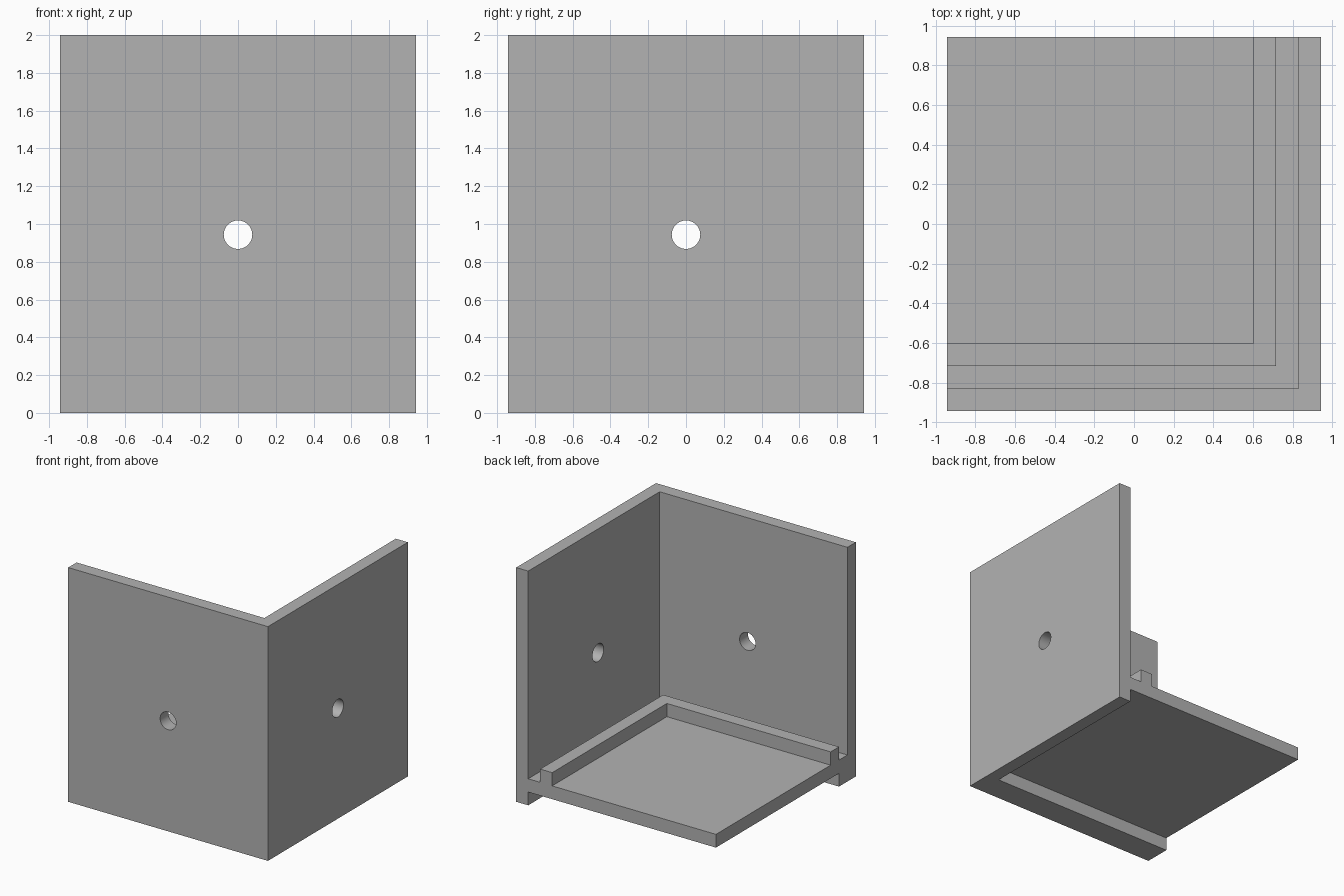
import bpy
import bmesh
from math import radians
from mathutils import Matrix, Vector

# Shared dimensions: the bracket is a whole number of wall thicknesses in section
UNIT = 2 / 53
HALF = 25 * UNIT          # half of the square footprint
T = 3 * UNIT              # thickness of walls, floor, rib and lips
HEIGHT = 2
HOLE_RADIUS = 2 * UNIT
OVER = 0.2                # how far cutters reach past the open sides

if "Cube" in bpy.data.objects:
    bpy.data.objects.remove(bpy.data.objects["Cube"], do_unlink=True)

grey = bpy.data.materials.new("plain grey")
grey.use_nodes = True
grey.diffuse_color = (0.45, 0.45, 0.45, 1)
grey.node_tree.nodes["Principled BSDF"].inputs["Base Color"].default_value = grey.diffuse_color


def add_object(name, bm):
    mesh = bpy.data.meshes.new(name)
    bm.to_mesh(mesh)
    bm.free()
    mesh.materials.append(grey)
    obj = bpy.data.objects.new(name, mesh)
    bpy.context.collection.objects.link(obj)
    return obj


def box(name, low, high):
    low, high = Vector(low), Vector(high)
    bm = bmesh.new()
    bmesh.ops.create_cube(bm, size=1, matrix=Matrix.Translation((low + high) / 2)
                          @ Matrix.Diagonal((*(high - low), 1)))
    return add_object(name, bm)


def drill(name, position, axis):
    bm = bmesh.new()
    turn = Matrix.Rotation(radians(90), 4, axis)
    bmesh.ops.create_cone(bm, cap_ends=True, segments=48, radius1=HOLE_RADIUS,
                          radius2=HOLE_RADIUS, depth=4 * T,
                          matrix=Matrix.Translation(position) @ turn)
    return add_object(name, bm)


def carve(body, cutter):
    """Subtract the cutter, bake the result and discard the cutter."""
    cutter.hide_render = True
    mod = body.modifiers.new(cutter.name, 'BOOLEAN')
    mod.operation = 'DIFFERENCE'
    mod.solver = 'EXACT'
    mod.object = cutter
    bpy.context.view_layer.update()
    graph = bpy.context.evaluated_depsgraph_get()
    baked = bpy.data.meshes.new_from_object(body.evaluated_get(graph))
    body.modifiers.clear()
    body.data = baked
    bpy.data.objects.remove(cutter, do_unlink=True)


def inner_box(name, right, front, bottom, top):
    """Box open to the left and rear, inset from the two walled sides."""
    return box(name, (-HALF - OVER, -HALF + front, bottom),
               (HALF - right, HALF + OVER, top))


# Solid block that becomes the two walls and the floor
bracket = box("corner_bracket", (-HALF, -HALF, 0), (HALF, HALF, HEIGHT))

# Space between the walls, above the rib
carve(bracket, inner_box("upper_space", T, T, 3 * T, HEIGHT + OVER))
# Floor pocket inside the rib
carve(bracket, inner_box("floor_pocket", 3 * T, 3 * T, 2 * T, 4 * T))
# Slot between the rib and each wall
carve(bracket, box("side_slot", (HALF - 2 * T, -HALF + T, 2 * T),
                   (HALF - T, HALF + OVER, 4 * T)))
carve(bracket, box("front_slot", (-HALF - OVER, -HALF + T, 2 * T),
                   (HALF - T, -HALF + 2 * T, 4 * T)))
# Recess under the floor, leaving a thin side lip and a wide front lip
carve(bracket, inner_box("underside_recess", T, 2 * T, -OVER, T))
# Screw hole through each wall
carve(bracket, drill("front_hole", (0, -HALF, HALF), 'X'))
carve(bracket, drill("side_hole", (HALF, 0, HALF), 'Y'))

# Round holes, crisp edges
bpy.ops.object.select_all(action='DESELECT')
bracket.select_set(True)
bpy.context.view_layer.objects.active = bracket
bpy.ops.object.shade_smooth_by_angle(angle=radians(30))
